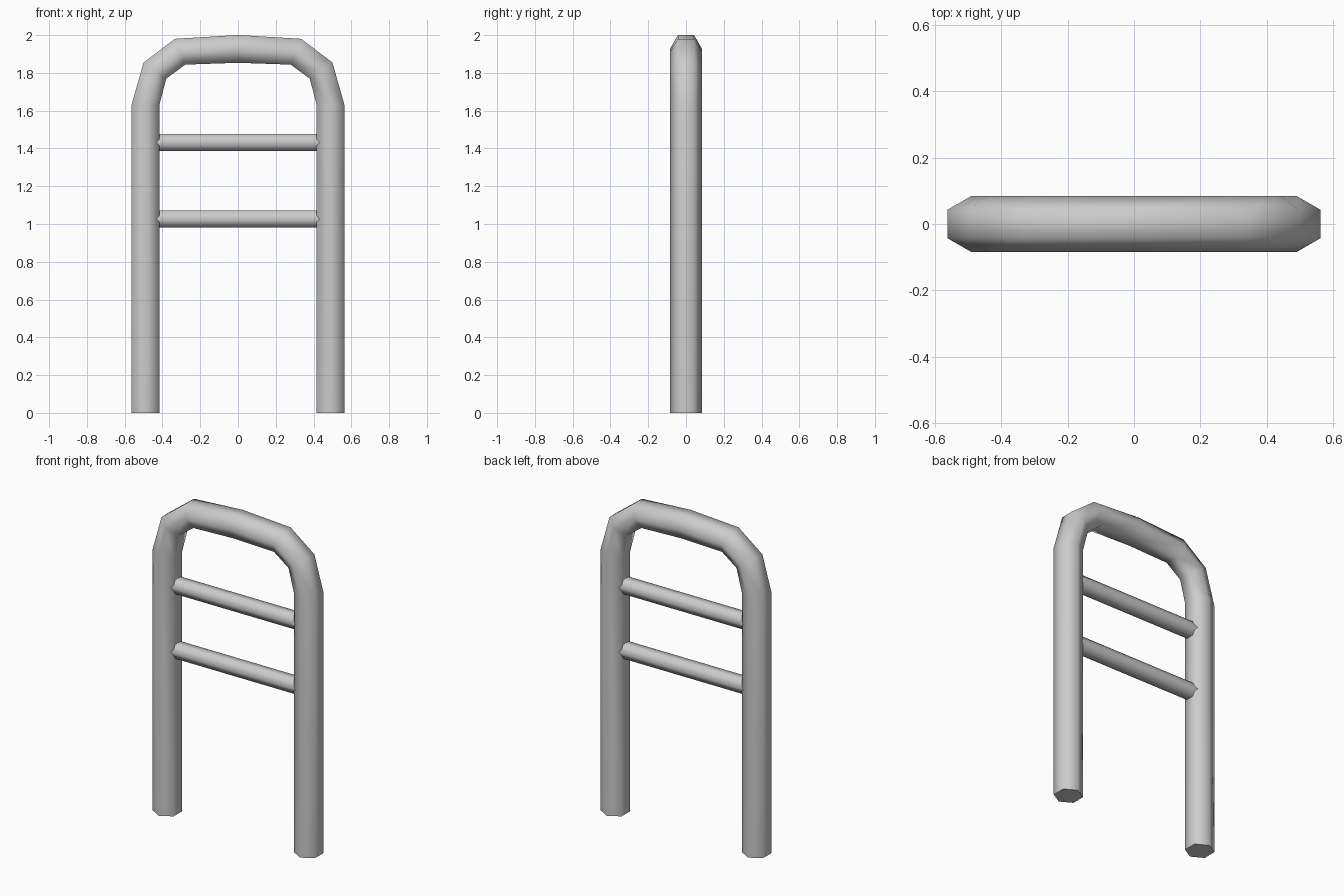
import bpy, bmesh, math
from mathutils import Vector

if "Cube" in bpy.data.objects:
    bpy.data.objects.remove(bpy.data.objects["Cube"], do_unlink=True)

SIDES = 6

metal = bpy.data.materials.new("light grey metal")
metal.use_nodes = True
grey = (0.6, 0.6, 0.6, 1)
metal.diffuse_color = grey
metal.node_tree.nodes["Principled BSDF"].inputs["Base Color"].default_value = grey


def tube(name, path, radius):
    """Sweep a six-sided ring along (x, z, outward normal) stations."""
    bm = bmesh.new()
    rings = []
    for x, z, out in path:
        ring = []
        for i in range(SIDES):
            a = math.tau * i / SIDES
            side = Vector((0, math.cos(a) * radius, 0))
            lift = out.normalized() * math.sin(a) * radius
            ring.append(bm.verts.new(Vector((x, 0, z)) + side + lift))
        rings.append(ring)
    for a, b in zip(rings, rings[1:]):
        for i in range(SIDES):
            j = (i + 1) % SIDES
            bm.faces.new((a[i], a[j], b[j], b[i]))
    bm.faces.new(rings[0])
    bm.faces.new(rings[-1])
    bmesh.ops.recalc_face_normals(bm, faces=bm.faces)
    mesh = bpy.data.meshes.new(name)
    bm.to_mesh(mesh)
    bm.free()
    mesh.materials.append(metal)
    obj = bpy.data.objects.new(name, mesh)
    bpy.context.collection.objects.link(obj)
    bpy.ops.object.select_all(action="DESELECT")
    obj.select_set(True)
    bpy.context.view_layer.objects.active = obj
    bpy.ops.object.shade_smooth_by_angle(angle=math.radians(70))
    return obj


# Arched frame: one half of the path, mirrored to the other side
half = [
    (0.49, 0, Vector((1, 0, 0))),
    (0.49, 1.63, Vector((1, 0, 0))),
    (0.44, 1.812, Vector((0.12, 0, 0.085))),
    (0.307, 1.912, Vector((0.055, 0, 0.135))),
]
top = [(0, 1.927, Vector((0, 0, 1)))]
other = [(-x, z, Vector((-n.x, 0, n.z))) for x, z, n in reversed(half)]
tube("arched_frame", half + top + other, 0.085)

# Crossbars
up = Vector((0, 0, 1))
for name, z in (("lower_crossbar", 1.027), ("upper_crossbar", 1.432)):
    tube(name, [(-0.49, z, up), (0.49, z, up)], 0.052)
